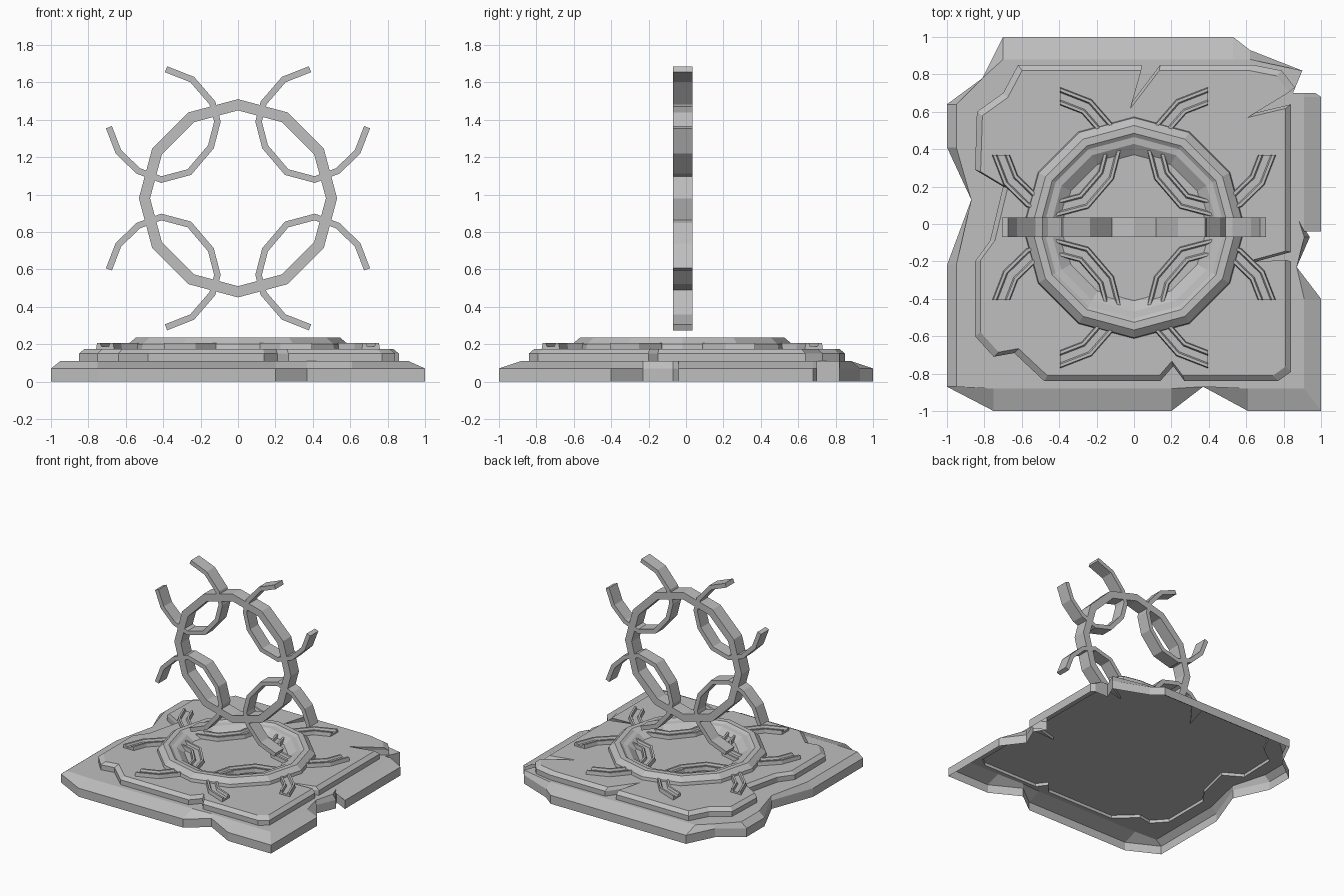
import bpy, bmesh, math
from mathutils import Vector

cube = bpy.data.objects.get("Cube")
if cube:
    bpy.data.objects.remove(cube)

stone = bpy.data.materials.new("grey_stone")
stone.use_nodes = True
GREY = (0.52, 0.52, 0.52, 1)
stone.diffuse_color = GREY
stone.node_tree.nodes["Principled BSDF"].inputs["Base Color"].default_value = GREY


def finish(name, bm):
    bmesh.ops.recalc_face_normals(bm, faces=bm.faces)
    mesh = bpy.data.meshes.new(name)
    bm.to_mesh(mesh)
    bm.free()
    mesh.materials.append(stone)
    obj = bpy.data.objects.new(name, mesh)
    bpy.context.scene.collection.objects.link(obj)
    return obj


def add_loop(bm, pts, z):
    return [bm.verts.new((x, y, z)) for x, y in pts]


def bridge(bm, a, b):
    n = len(a)
    for i in range(n):
        j = (i + 1) % n
        bm.faces.new((a[i], a[j], b[j], b[i]))


def fill(bm, *loops):
    edges = []
    for loop in loops:
        for i, v in enumerate(loop):
            w = loop[(i + 1) % len(loop)]
            edges.append(bm.edges.get((v, w)) or bm.edges.new((v, w)))
    bmesh.ops.triangle_fill(bm, edges=edges, use_beauty=True, normal=(0, 0, 1))


def sweep(name, path, section, place, closed=False, cut=False):
    """Carry a (sideways, height) section along a flat path with mitred corners.
    With cut, the two ends are trimmed square to the x and y axes."""
    bm = bmesh.new()
    pts = [Vector(p) for p in path]
    n = len(pts)
    rings = []
    for i, p in enumerate(pts):
        before = (p - pts[i - 1]).normalized() if closed or i else None
        after = (pts[(i + 1) % n] - p).normalized() if closed or i < n - 1 else None
        before, after = before or after, after or before
        mid = (before + after).normalized()
        if cut and i == 0:
            mid = Vector((math.copysign(1, mid.x), 0))
        elif cut and i == n - 1:
            mid = Vector((0, math.copysign(1, mid.y)))
        side = Vector((mid.y, -mid.x)) / mid.dot(before)
        rings.append([bm.verts.new(place(*(p + side * s), h)) for s, h in section])
    for i in range(n if closed else n - 1):
        bridge(bm, rings[i], rings[(i + 1) % n])
    if not closed:
        bm.faces.new(rings[0])
        bm.faces.new(rings[-1])
    return finish(name, bm)


# Outlines of the broken slab and of the raised terrace on it
slab = [(-.75, -1), (.2, -1), (.37, -.87), (.61, -1), (1, -1), (1, -.4),
        (.87, -.23), (.94, -.07), (.88, .02), (1, -.04), (1, .68), (.97, .7),
        (.85, .7), (.9, .82), (.62, .93), (.53, 1), (-.7, 1), (-.81, .78),
        (-1, .64), (-1, .41), (-.87, .13), (-1, -.22), (-1, -.87)]
terrace = [(-.48, -.84), (.14, -.84), (.21, -.76), (.27, -.84), (.77, -.84),
           (.84, -.79), (.84, -.2), (.62, -.21), (.84, -.15), (.84, .64),
           (.63, .59), (.86, .73), (.79, .82), (.64, .85), (.14, .85),
           (-.02, .64), (.04, .85), (-.62, .85), (-.7, .7), (-.84, .6),
           (-.85, .29), (-.7, .2), (-.77, -.09), (-.85, -.2), (-.85, -.6),
           (-.75, -.71), (-.64, -.69)]


def clamp(v, low, high):
    return max(low, min(high, v))


# Slab: open underneath, with a hole where the terrace sits
UNDER = .135
bm = bmesh.new()
foot = add_loop(bm, slab, 0)
rim = add_loop(bm, slab, .07)
brow = add_loop(bm, [(clamp(x, -.95, .91), clamp(y, -.88, .88)) for x, y in slab], .11)
step = add_loop(bm, terrace, .11)
seat = add_loop(bm, terrace, UNDER)
bridge(bm, foot, rim)
bridge(bm, rim, brow)
fill(bm, brow, step)
bridge(bm, step, seat)
finish("stone_slab", bm)

# Terrace: closed plate with a chamfered lip
bm = bmesh.new()
under = add_loop(bm, terrace, UNDER)
lip = add_loop(bm, terrace, .15)
top = add_loop(bm, [(x * .965, y * .965) for x, y in terrace], .175)
fill(bm, under)
bridge(bm, under, lip)
bridge(bm, lip, top)
fill(bm, top)
finish("raised_terrace", bm)


# Twelve-sided rings
def dodecagon(r):
    return [(r * math.sin(k * math.pi / 6), r * math.cos(k * math.pi / 6))
            for k in range(12)]


def upright(u, v, h):
    return (u, h, v + .98)


def lying(u, v, h):
    return (u, v - .02, h)


def bar(w):
    return [(-w, -.07), (w, -.07), (w, .035), (-w, .035)]


sweep("upright_ring", dodecagon(.5), bar(.029), upright, True)
ring_section = [(-.09, .172), (-.085, .2), (-.045, .235), (-.005, .235),
                (.015, .22), (.05, .215), (.11, .172)]
sweep("floor_ring", dodecagon(.5), ring_section, lying, True)

# Faceted arcs crossing the rings in each quarter
arc = [(.385, .69), (.245, .635), (.137, .51), (.11, .41), (.145, .275),
       (.26, .14), (.41, .1), (.535, .147), (.64, .25), (.69, .38)]
groove = [(-.045, .172), (-.04, .205), (-.025, .205), (-.018, .188),
          (.018, .188), (.025, .205), (.04, .205), (.045, .172)]
for sx, side_name in ((1, "left"), (-1, "right")):
    for sy, level, depth in ((1, "upper", "back"), (-1, "lower", "front")):
        path = [(sx * x, sy * y) for x, y in arc]
        sweep(f"{level}_{side_name}_arc", path, bar(.017), upright)
        wide = [(x * 1.03, y * 1.02) for x, y in path]
        sweep(f"{depth}_{side_name}_floor_arc", wide, groove, lying, cut=True)
